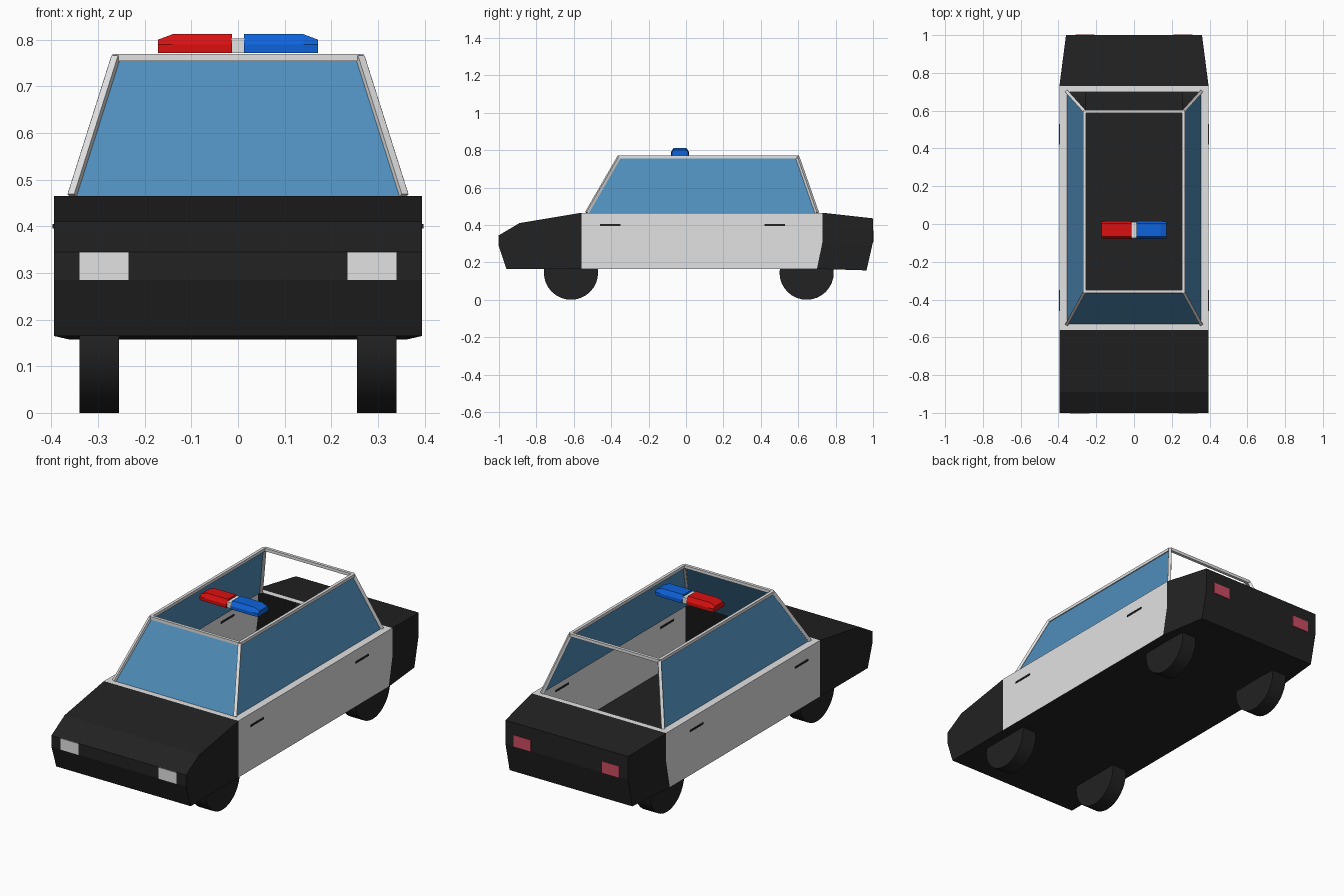
import bpy
import bmesh
from mathutils import Vector

if "Cube" in bpy.data.objects:
    bpy.data.objects.remove(bpy.data.objects["Cube"], do_unlink=True)


def material(name, *rgb):
    m = bpy.data.materials.new(name)
    m.use_nodes = True
    m.diffuse_color = (*rgb, 1)
    m.node_tree.nodes["Principled BSDF"].inputs["Base Color"].default_value = (*rgb, 1)
    return m


BLACK = material("black", 0.016, 0.016, 0.016)
WHITE = material("white", 0.76, 0.76, 0.76)
GLASS = material("blue glass", 0.08, 0.27, 0.50)
RED = material("beacon red", 0.70, 0.005, 0.005)
BLUE = material("beacon blue", 0.004, 0.125, 0.72)
PINK = material("tail light red", 0.60, 0.07, 0.12)


def finish(name, bm, *mats):
    bmesh.ops.recalc_face_normals(bm, faces=bm.faces)
    mesh = bpy.data.meshes.new(name)
    bm.to_mesh(mesh)
    bm.free()
    for m in mats:
        mesh.materials.append(m)
    ob = bpy.data.objects.new(name, mesh)
    bpy.context.collection.objects.link(ob)
    return ob


def box(name, lo, hi, mat):
    bm = bmesh.new()
    bmesh.ops.create_cube(bm, size=1)
    lo, hi = Vector(lo), Vector(hi)
    for v in bm.verts:
        v.co = (lo + hi) / 2 + v.co * (hi - lo)
    return finish(name, bm, mat)


def mirrored_box(name, x0, x1, y0, y1, z0, z1, mat):
    box("left_" + name, (x0, y0, z0), (x1, y1, z1), mat)
    box("right_" + name, (-x1, y0, z0), (-x0, y1, z1), mat)


# Open-topped body shell: side profile (y, z, half width) bridged across x
W, T = 0.395, 0.36
profile = [(-.56, .165, W), (-.96, .165, W), (-1, .285, W), (-1, .345, W),
           (-.89, .41, W), (-.56, .465, W), (.73, .465, W), (1, .435, T),
           (1, .31, T), (.965, .157, T), (.70, .165, W), (.73, .31, W)]
bm = bmesh.new()
sides = [[bm.verts.new((s * w, y, z)) for y, z, w in profile] for s in (1, -1)]
left, right = sides
for i in range(11):
    j = (i + 1) % 11
    if i != 5:
        bm.faces.new((left[i], left[j], right[j], right[i]))
for side in sides:
    for ids in (range(6), (10, 11, 8, 9), (11, 6, 7, 8)):
        bm.faces.new([side[i] for i in ids])
    bm.faces.new([side[i] for i in (0, 5, 6, 11, 10)]).material_index = 1

# White sill around the cabin opening
base = [(.355, -.53), (.355, .70), (-.355, .70), (-.355, -.53)]
outer = [left[5], left[6], right[6], right[5]]
inner = [bm.verts.new((x, y, .465)) for x, y in base]
for i in range(4):
    j = (i + 1) % 4
    bm.faces.new((outer[i], outer[j], inner[j], inner[i])).material_index = 1
finish("body", bm, BLACK, WHITE)

# Cabin frame
low = [Vector((x, y, .465)) for x, y in base]
top = [Vector((x, y, .762)) for x, y in
       [(.261, -.358), (.261, .596), (-.261, .596), (-.261, -.358)]]


def beam(name, a, b, w=0.016):
    ob = box(name, (-w / 2, -w / 2, 0), (w / 2, w / 2, (b - a).length), WHITE)
    ob.location = a
    ob.rotation_mode = "QUATERNION"
    ob.rotation_quaternion = (b - a).to_track_quat("Z", "Y")


corners = ("front_left", "rear_left", "rear_right", "front_right")
rails = ("left", "rear", "right", "front")
for i in range(4):
    beam(corners[i] + "_pillar", low[i], top[i])
    beam(rails[i] + "_roof_rail", top[i], top[(i + 1) % 4])

# Window panes; the rear opening and the roof have none
for i in (0, 2, 3):
    j = (i + 1) % 4
    bm = bmesh.new()
    face = bm.faces.new([bm.verts.new(p) for p in (low[i], low[j], top[j], top[i])])
    face.normal_update()
    if face.normal.z < 0:
        face.normal_flip()
    mesh_name = rails[i] + "_window"
    mesh = bpy.data.meshes.new(mesh_name)
    bm.to_mesh(mesh)
    bm.free()
    mesh.materials.append(GLASS)
    bpy.context.collection.objects.link(bpy.data.objects.new(mesh_name, mesh))

# Wheels
for end, y in (("front", -.615), ("rear", .645)):
    for side, x in (("left", .2975), ("right", -.2975)):
        bpy.ops.mesh.primitive_cylinder_add(vertices=32, radius=.145, depth=.085,
                                            location=(x, y, .145),
                                            rotation=(0, 1.5708, 0))
        wheel = bpy.context.object
        wheel.name = f"{end}_{side}_wheel"
        wheel.data.materials.append(BLACK)
        bpy.ops.object.shade_smooth_by_angle()

# Lamps and door handles
mirrored_box("headlight", .235, .34, -1.003, -.997, .285, .345, WHITE)
mirrored_box("tail_light", .21, .31, .997, 1.003, .31, .37, PINK)
mirrored_box("front_handle", .392, .398, -.46, -.35, .395, .405, BLACK)
mirrored_box("rear_handle", .392, .398, .42, .53, .395, .405, BLACK)


# Roof beacon: lofted lamps with a sloping outer end
def beacon(name, s, mat):
    bm = bmesh.new()
    rings = []
    for x, crown, inset in ((.013, .812, 0), (.14, .812, 0), (.172, .80, .004)):
        ring = [(-.08 + inset, .772), (-.08 + inset, .79), (-.066, crown),
                (.002, crown), (.016 - inset, .79), (.016 - inset, .772)]
        rings.append([bm.verts.new((s * x, y, z)) for y, z in ring])
    for a, b in zip(rings, rings[1:]):
        for i in range(6):
            j = (i + 1) % 6
            bm.faces.new((a[i], a[j], b[j], b[i]))
    bm.faces.new(rings[0])
    bm.faces.new(rings[-1])
    finish(name, bm, mat)


beacon("red_beacon", -1, RED)
beacon("blue_beacon", 1, BLUE)
box("beacon_bridge", (-.0135, -.074, .772), (.0135, .01, .803), WHITE)
